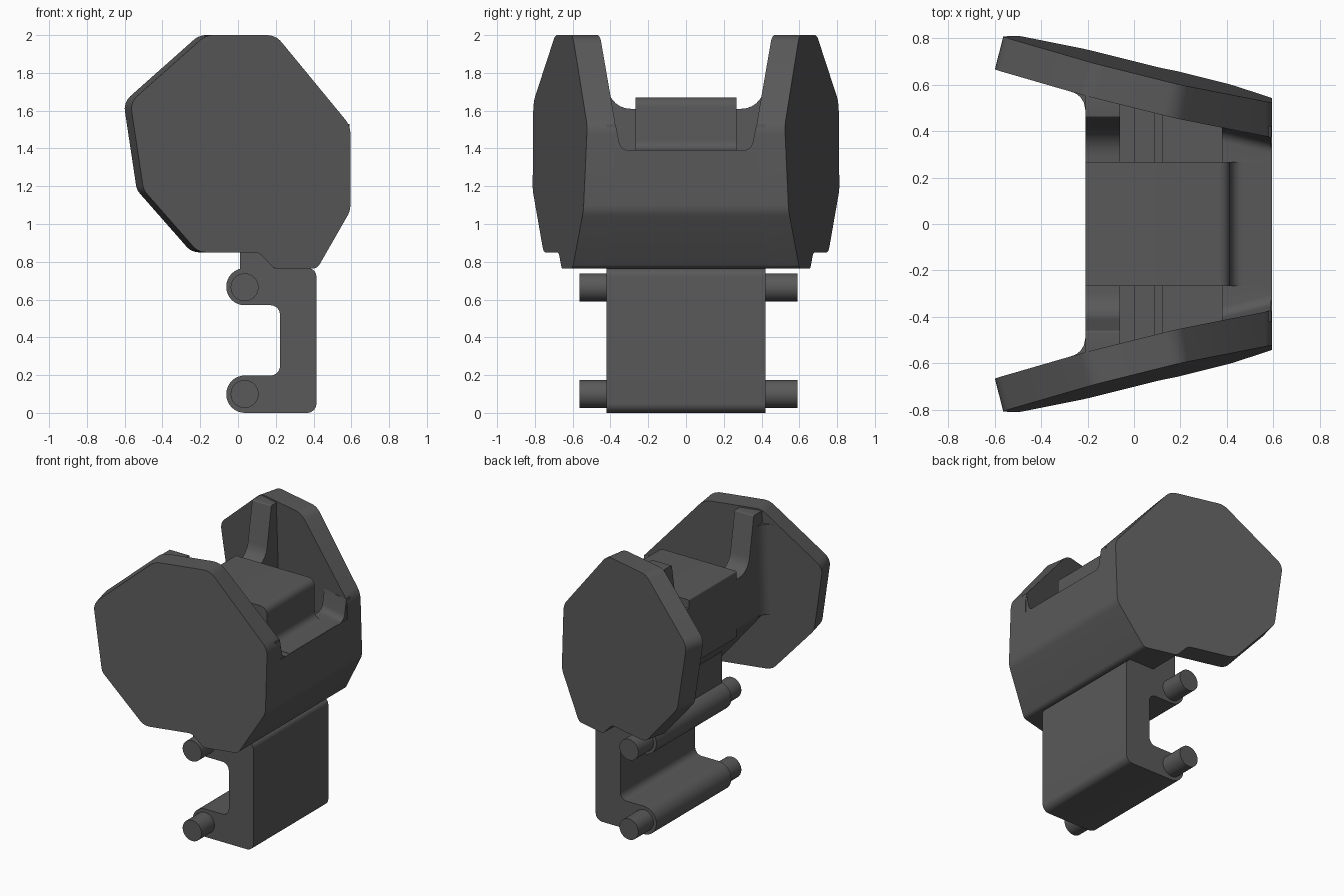
import bpy, bmesh, math
from mathutils import Vector

if "Cube" in bpy.data.objects:
    bpy.data.objects.remove(bpy.data.objects["Cube"])

dark = bpy.data.materials.new("dark_grey")
dark.diffuse_color = (0.1, 0.1, 0.1, 1)
dark.use_nodes = True
dark.node_tree.nodes["Principled BSDF"].inputs["Base Color"].default_value = dark.diffuse_color


def rounded(pts, n=6):
    """Closed 2D outline from (a, b, radius) corners."""
    out = []
    for i, (a, b, r) in enumerate(pts):
        p = Vector((a, b))
        if r == 0:
            out.append(p)
            continue
        u = (Vector(pts[i - 1][:2]) - p).normalized()
        v = (Vector(pts[(i + 1) % len(pts)][:2]) - p).normalized()
        half = u.angle(v) / 2
        t = r / math.tan(half)
        c = p + (u + v).normalized() * (r / math.sin(half))
        d0, d1 = p + u * t - c, p + v * t - c
        ang = d0.angle_signed(d1)
        for k in range(n + 1):
            s = -ang * k / n
            out.append(c + Vector((d0.x * math.cos(s) - d0.y * math.sin(s),
                                   d0.x * math.sin(s) + d0.y * math.cos(s))))
    return out


def loft(name, ring_a, ring_b):
    """Solid between two matching 3D rings."""
    bm = bmesh.new()
    a = [bm.verts.new(p) for p in ring_a]
    b = [bm.verts.new(p) for p in ring_b]
    bm.faces.new(a)
    bm.faces.new(b[::-1])
    for i in range(len(a)):
        j = (i + 1) % len(a)
        bm.faces.new((a[i], b[i], b[j], a[j]))
    bmesh.ops.recalc_face_normals(bm, faces=bm.faces)
    me = bpy.data.meshes.new(name)
    bm.to_mesh(me)
    bm.free()
    me.materials.append(dark)
    ob = bpy.data.objects.new(name, me)
    bpy.context.collection.objects.link(ob)
    bpy.ops.object.select_all(action='DESELECT')
    ob.select_set(True)
    bpy.context.view_layer.objects.active = ob
    bpy.ops.object.shade_smooth_by_angle(angle=math.radians(30))
    return ob


def along_y(name, outline, y0, y1):
    return loft(name, [(p.x, y0, p.y) for p in outline], [(p.x, y1, p.y) for p in outline])


def outer_y(x, z):
    """Splayed outer plane of the side plates."""
    return 0.74 - 0.25 * x - 0.045 * z


def inner_y(x, z):
    return outer_y(x, z) - 0.15


# splayed side plates
plate = rounded([(-0.17, 2.0, 0.1), (0.2, 2.0, 0.1), (0.595, 1.52, 0.12), (0.595, 1.07, 0.12),
                 (0.42, 0.765, 0.04), (0.19, 0.765, 0.03), (0.11, 0.85, 0.06),
                 (-0.21, 0.85, 0.09), (-0.5, 1.18, 0.09), (-0.57, 1.645, 0.09)])
for s, side in ((-1, "front"), (1, "back")):
    outer, inner = [], []
    for p in plate:
        outer.append((p.x, s * outer_y(p.x, p.y), p.y))
        shift = 0.036 * min(1, max(0, (0.4 - p.x) / 0.3))
        if p.y < 0.9 and p.x > 0:
            shift = 0
        inner.append((p.x - shift, s * inner_y(p.x - shift, p.y), p.y))
    loft(side + "_plate", outer, inner)

    # gusset blending the front rim into the plate, following its splay
    g = rounded([(0.28, 1.36, 0), (0.28, 1.39, 0), (0.345, 1.39, 0.05), (0.373, 1.53, 0),
                 (0.42, 1.53, 0), (0.42, 1.36, 0)])
    loft(side + "_gusset", [(0.38, s * (p.x + (0.052 if p.x > 0.29 else 0)), p.y) for p in g],
         [(0.59, s * p.x, p.y) for p in g])

    # concave fillet where the rear saddle meets the plate
    def fillet_ring(z):
        steps = [(-0.19, 0.03), (-0.28, 0.03), (-0.28, 0), (-0.25, -0.005), (-0.23, -0.016),
                 (-0.216, -0.036), (-0.21, -0.065), (-0.19, -0.065)]
        return [(x, s * (inner_y(x, z) + d), z) for x, d in steps]
    loft(side + "_saddle_fillet", fillet_ring(1.25), fillet_ring(1.9))

# barrel between the plates, with stepped pocket floor
barrel = rounded([(-0.21, 1.5, 0), (-0.21, 1.26, 0.05), (0.11, 0.86, 0), (0.19, 0.765, 0),
                  (0.42, 0.765, 0.04), (0.595, 1.07, 0.12), (0.595, 1.39, 0), (0.38, 1.39, 0),
                  (0.38, 1.33, 0), (0.12, 1.33, 0), (0.12, 1.15, 0), (0.09, 1.15, 0),
                  (0.09, 1.3, 0), (0.0, 1.3, 0), (0.0, 1.15, 0), (-0.06, 1.15, 0), (-0.06, 1.5, 0)])
loft("barrel", [(p.x, 0.08 - outer_y(p.x, p.y), p.y) for p in barrel],
     [(p.x, outer_y(p.x, p.y) - 0.08, p.y) for p in barrel])

# U-shaped rear saddle
half = [(0.6, 1.3, 0), (0.57, 1.99, 0.02), (0.46, 1.99, 0.01), (0.395, 1.61, 0.12)]
saddle = rounded(half + [(-a, b, r) for a, b, r in half[::-1]])
loft("rear_saddle", [(-0.21, p.x, p.y) for p in saddle], [(-0.06, p.x, p.y) for p in saddle])

# raised centre block with a concave foot on the front lip
block = rounded([(-0.21, 1.2, 0), (-0.21, 1.67, 0.01), (0.415, 1.67, 0.05), (0.415, 1.392, 0.05),
                 (0.594, 1.392, 0), (0.594, 1.2, 0)])
along_y("centre_block", block, -0.268, 0.268)

# clamp leg, neck and pins
leg = rounded([(-0.062, 0.0, 0.098), (0.415, 0.0, 0.05), (0.415, 0.766, 0.045),
               (-0.062, 0.766, 0.097), (-0.062, 0.57, 0.097), (0.222, 0.57, 0.05),
               (0.222, 0.198, 0.05), (-0.062, 0.198, 0.098)], 8)
along_y("clamp_leg", leg, -0.42, 0.42)
neck = rounded([(0.01, 0.74, 0), (0.3, 0.74, 0), (0.3, 1.0, 0), (0.01, 1.0, 0)])
along_y("neck", neck, -0.42, 0.42)
for z, label in ((0.1, "lower"), (0.665, "upper")):
    circle = [Vector((0.035 + 0.074 * math.cos(k * math.pi / 16),
                      z + 0.074 * math.sin(k * math.pi / 16))) for k in range(32)]
    along_y(label + "_pin", circle, -0.565, 0.59)
